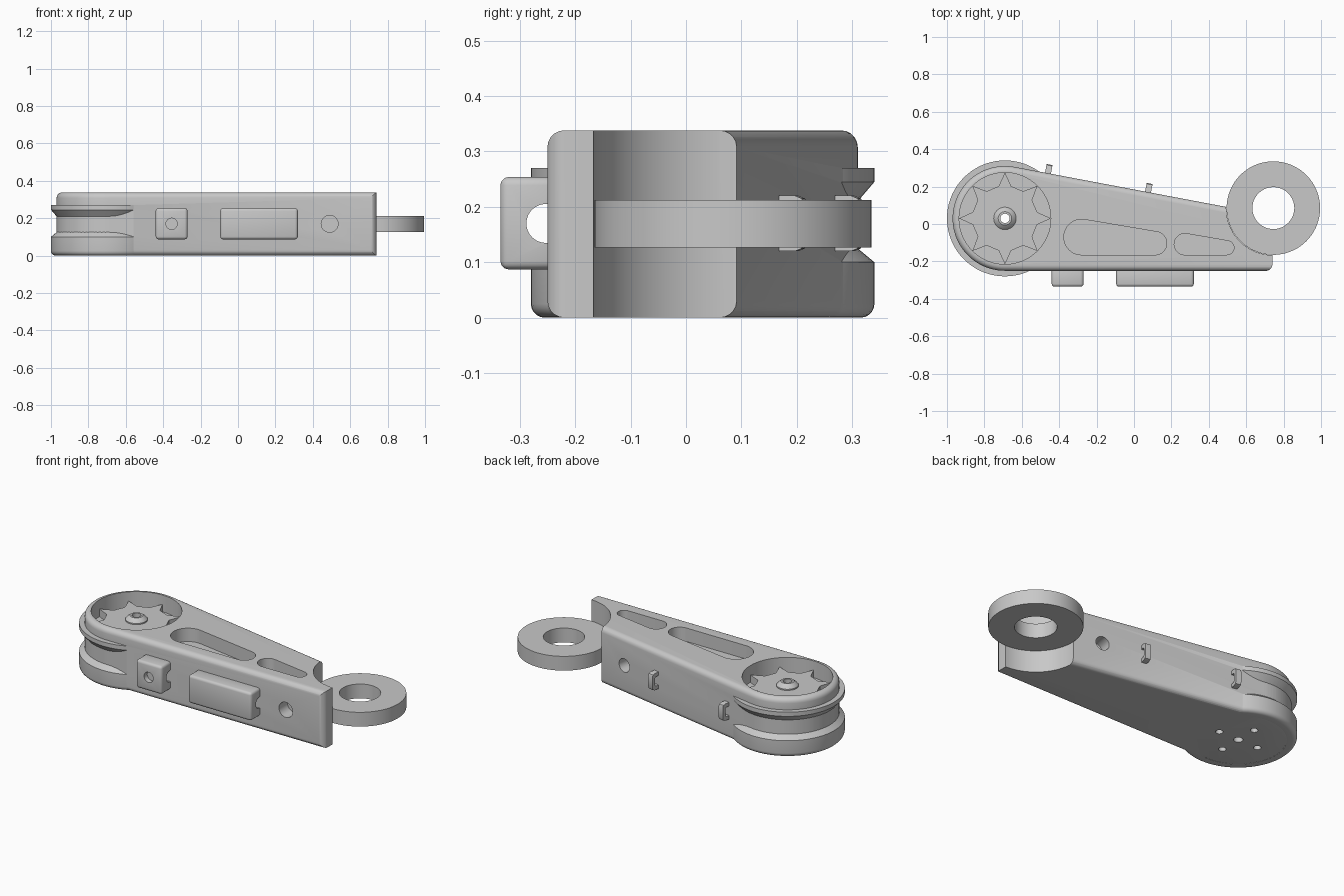
import bpy, bmesh, math
from mathutils import Matrix, Vector

cube = bpy.data.objects.get("Cube")
if cube:
    bpy.data.objects.remove(cube, do_unlink=True)

grey = bpy.data.materials.new("plain_grey")
grey.use_nodes = True
colour = (0.58, 0.58, 0.58, 1)
grey.diffuse_color = colour
grey.node_tree.nodes["Principled BSDF"].inputs["Base Color"].default_value = colour

HEIGHT = 0.338
MID = 0.17
PULLEY = Vector((-0.69, 0.03))
RING = Vector((0.745, 0.085))
SLOPE = math.radians(79.3)          # direction the slanted back wall faces
ALONG_X = Matrix.Rotation(math.pi / 2, 4, 'Y')


def finish(name, bm, matrix=Matrix()):
    bmesh.ops.transform(bm, matrix=matrix, verts=bm.verts)
    bmesh.ops.recalc_face_normals(bm, faces=bm.faces)
    mesh = bpy.data.meshes.new(name)
    bm.to_mesh(mesh)
    bm.free()
    obj = bpy.data.objects.new(name, mesh)
    bpy.context.collection.objects.link(obj)
    mesh.materials.append(grey)
    return obj


def arc(centre, r, start, end, n=48):
    steps = [start + (end - start) * i / n for i in range(n + 1)]
    return [(centre[0] + r * math.cos(a), centre[1] + r * math.sin(a)) for a in steps]


def prism(name, points, z0, z1, matrix=Matrix(), bevel=0):
    bm = bmesh.new()
    face = bm.faces.new([bm.verts.new((x, y, z0)) for x, y in points])
    top = bmesh.ops.extrude_face_region(bm, geom=[face])["geom"]
    bmesh.ops.translate(bm, vec=(0, 0, z1 - z0),
                        verts=[v for v in top if isinstance(v, bmesh.types.BMVert)])
    if bevel:
        rims = [e for e in bm.edges if abs(e.verts[0].co.z - e.verts[1].co.z) < 1e-5]
        bmesh.ops.bevel(bm, geom=rims, offset=bevel, segments=5, profile=0.5, affect='EDGES')
    return finish(name, bm, matrix)


def cylinder(name, centre, r, z0, z1, matrix=Matrix()):
    return prism(name, arc(centre, r, 0, math.tau, 64)[:-1], z0, z1, matrix)


def lathe(name, profile, centre):
    """Closed profile of (radius, z) spun around a vertical axis."""
    bm = bmesh.new()
    verts = [bm.verts.new((r, 0, z)) for r, z in profile]
    edges = [bm.edges.new((verts[i - 1], verts[i])) for i in range(len(verts))]
    bmesh.ops.spin(bm, geom=verts + edges, cent=(0, 0, 0), axis=(0, 0, 1),
                   angle=math.tau, steps=72, use_merge=True)
    bmesh.ops.remove_doubles(bm, verts=bm.verts, dist=1e-5)
    return finish(name, bm, Matrix.Translation((*centre, 0)))


def rounded_box(name, x0, x1, y0, y1, z0, z1):
    bm = bmesh.new()
    bmesh.ops.create_cube(bm, size=1)
    bmesh.ops.scale(bm, vec=(x1 - x0, y1 - y0, z1 - z0), verts=bm.verts)
    bmesh.ops.bevel(bm, geom=bm.edges[:], offset=0.015, segments=3, profile=0.5, affect='EDGES')
    return finish(name, bm, Matrix.Translation(((x0 + x1) / 2, (y0 + y1) / 2, (z0 + z1) / 2)))


def combine(obj, other, operation='DIFFERENCE'):
    mod = obj.modifiers.new("combine", 'BOOLEAN')
    mod.operation, mod.object, mod.solver = operation, other, 'EXACT'
    bpy.context.view_layer.objects.active = obj
    bpy.ops.object.modifier_apply(modifier=mod.name)
    bpy.data.objects.remove(other, do_unlink=True)


def taper_slot(c1, r1, c2, r2):
    """Outline wrapped around a large and a small circle."""
    d = Vector(c2) - Vector(c1)
    axis = math.atan2(d.y, d.x)
    spread = math.acos((r1 - r2) / d.length)
    return (arc(c1, r1, axis + spread, axis - spread + math.tau, 20)
            + arc(c2, r2, axis - spread, axis + spread, 20))


def facing(angle, x, y, z):
    """Places local z along a horizontal direction, local y upright."""
    out = Vector((math.cos(angle), math.sin(angle), 0))
    up = Vector((0, 0, 1))
    m = Matrix((up.cross(out), up, out)).transposed().to_4x4()
    return Matrix.Translation((x, y, z)) @ m


def back_y(x):
    base = PULLEY + 0.28 * Vector((math.cos(SLOPE), math.sin(SLOPE)))
    return base.y - (x - base.x) / math.tan(SLOPE)


# Arm body: tapered outline with rounded rims
outline = arc(PULLEY, 0.28, SLOPE, math.pi * 1.5) + [(0.9, -0.25), (0.9, back_y(0.9))]
body = prism("arm_body", outline, 0, HEIGHT, bevel=0.03)
trim = [(-2, 1), (-2, -0.2505)] + arc((0.705, -0.2155), 0.035, -math.pi / 2, 0, 8) + [(0.74, 1)]
combine(body, prism("trim", trim, -1, 1), 'INTERSECT')
combine(body, cylinder("end_hollow", RING, 0.252, -1, 1))

# Pulley flanges around the rounded end
lower = [(0.255, 0), (0.285, 0)] + arc((0.285, 0.025), 0.025, -math.pi / 2, 0, 5)[1:]
lower += [(0.31, 0.1), (0.28, 0.125), (0.255, 0.125)]
combine(body, lathe("lower_flange", lower, PULLEY), 'UNION')
upper = [(0.262, 0.21), (0.28, 0.21), (0.31, 0.245), (0.31, 0.27), (0.262, 0.27)]
combine(body, lathe("upper_flange", upper, PULLEY), 'UNION')

# Recess, slots and drilled holes
combine(body, cylinder("recess", PULLEY, 0.245, HEIGHT - 0.1, 1))
combine(body, cylinder("axle_hole", PULLEY, 0.025, -1, 1))
for i in range(4):
    a = i * math.pi / 2
    spot = PULLEY + 0.13 * Vector((math.cos(a), math.sin(a)))
    combine(body, cylinder("screw_hole", spot, 0.02, -1, 0.06))
for slot in (((-0.28, -0.07), 0.095, (0.113, -0.103), 0.062),
             ((0.272, -0.108), 0.057, (0.497, -0.127), 0.0375)):
    combine(body, prism("slot", taper_slot(*slot), HEIGHT - 0.08, 1))
for angle, x, y, r in ((-math.pi / 2, 0.49, -0.25, 0.045), (SLOPE, 0.32, back_y(0.32), 0.04)):
    combine(body, cylinder("side_hole", (0, 0), r, -0.08, 0.1, facing(angle, x, y, MID)))

# Star wheel and hub inside the recess
star = []
for i in range(8):
    a = i * math.pi / 4
    for turn, r in ((-11, 0.175), (0, 0.246), (11, 0.175)):
        t = a + math.radians(turn)
        star.append((PULLEY.x + r * math.cos(t), PULLEY.y + r * math.sin(t)))
wheel = prism("star_wheel", star, HEIGHT - 0.105, HEIGHT - 0.055)
combine(wheel, cylinder("wheel_hole", PULLEY, 0.025, -1, 1))
hub = lathe("wheel_hub", [(0.025, 0.26), (0.06, 0.26), (0.06, 0.29), (0.052, 0.3),
                          (0.036, 0.312), (0.025, 0.312)], PULLEY)

# End ring
end_ring = lathe("end_ring", [(0.112, 0.127), (0.25, 0.127), (0.25, 0.212), (0.112, 0.212)], RING)

# Raised blocks on the front, each with a cable channel against the body
parts = [body, wheel, hub, end_ring]
for name, x0, x1 in (("small_block", -0.44, -0.27), ("long_block", -0.095, 0.32)):
    block = rounded_box(name, x0, x1, -0.335, -0.235, 0.087, 0.254)
    channel = Matrix.Translation((0, -0.253, MID)) @ ALONG_X
    combine(block, cylinder("channel", (0, 0), 0.035, -1, 1, channel))
    if name == "small_block":
        combine(block, cylinder("block_hole", (0, 0), 0.03, -0.03, 0.1,
                                facing(-math.pi / 2, -0.355, -0.335, MID)))
    parts.append(block)

# Cable loops on the slanted back
half = [(-0.02, 0.05), (0.03, 0.05), (0.042, 0.045), (0.047, 0.033)]
inner = [(0.028, 0.02), (0.02, 0.028), (-0.02, 0.028)]
loop = half + [(x, -y) for x, y in reversed(half)]
loop += [(x, -y) for x, y in reversed(inner)] + inner
for name, x in (("left_loop", 0.075), ("right_loop", -0.46)):
    turn = facing(SLOPE, x, back_y(x), MID) @ Matrix.Rotation(-math.pi / 2, 4, 'Y')
    parts.append(prism(name, loop, -0.016, 0.016, turn))

for obj in bpy.context.view_layer.objects:
    obj.select_set(obj in parts)
bpy.context.view_layer.objects.active = body
bpy.ops.object.shade_smooth_by_angle(angle=math.radians(30))
